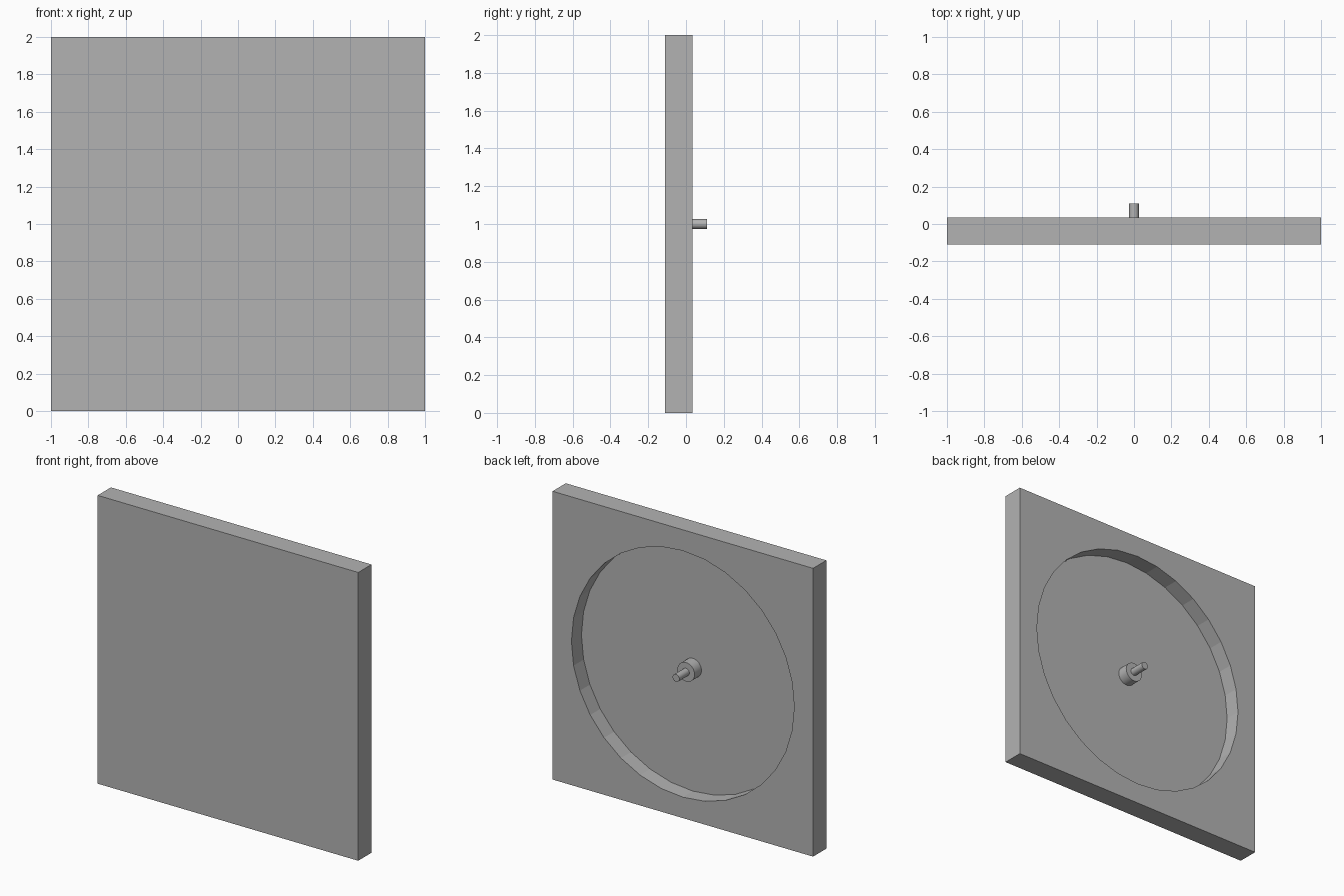
import bpy
from math import pi

if "Cube" in bpy.data.objects:
    bpy.data.objects.remove(bpy.data.objects["Cube"], do_unlink=True)

GREY = 0.45
BACK, FLOOR = 0.035, -0.075

grey = bpy.data.materials.new("plain grey")
grey.use_nodes = True
grey.diffuse_color = (GREY, GREY, GREY, 1)
grey.node_tree.nodes["Principled BSDF"].inputs["Base Color"].default_value = (GREY, GREY, GREY, 1)


def disc(name, radius, y0, y1, sides=32):
    """Cylinder along y, centred on the panel."""
    bpy.ops.mesh.primitive_cylinder_add(
        vertices=sides, radius=radius, depth=y1 - y0,
        location=(0, (y0 + y1) / 2, 1), rotation=(pi / 2, 0, 0))
    ob = bpy.context.object
    ob.name = name
    ob.data.materials.append(grey)
    return ob


# Square panel
bpy.ops.mesh.primitive_cube_add(size=1, location=(0, (BACK - 0.11) / 2, 1))
panel = bpy.context.object
panel.name = "panel"
panel.scale = (2, BACK + 0.11, 2)
bpy.ops.object.transform_apply(location=False, rotation=False, scale=True)
panel.data.materials.append(grey)

# Round recess cut into the back
cutter = disc("recess_cutter", 0.855, FLOOR, BACK + 0.1)
cutter.hide_render = True
cut = panel.modifiers.new("recess", "BOOLEAN")
cut.operation = "DIFFERENCE"
cut.solver = "EXACT"
cut.object = cutter
bpy.context.view_layer.objects.active = panel
bpy.ops.object.modifier_apply(modifier=cut.name)
bpy.data.objects.remove(cutter, do_unlink=True)

# Stepped shaft standing in the recess
for name, radius, y0, y1 in (("shaft_collar", 0.066, FLOOR, 0.0),
                             ("shaft_pin", 0.026, 0.0, 0.11)):
    disc(name, radius, y0, y1)
    bpy.ops.object.shade_smooth_by_angle()
